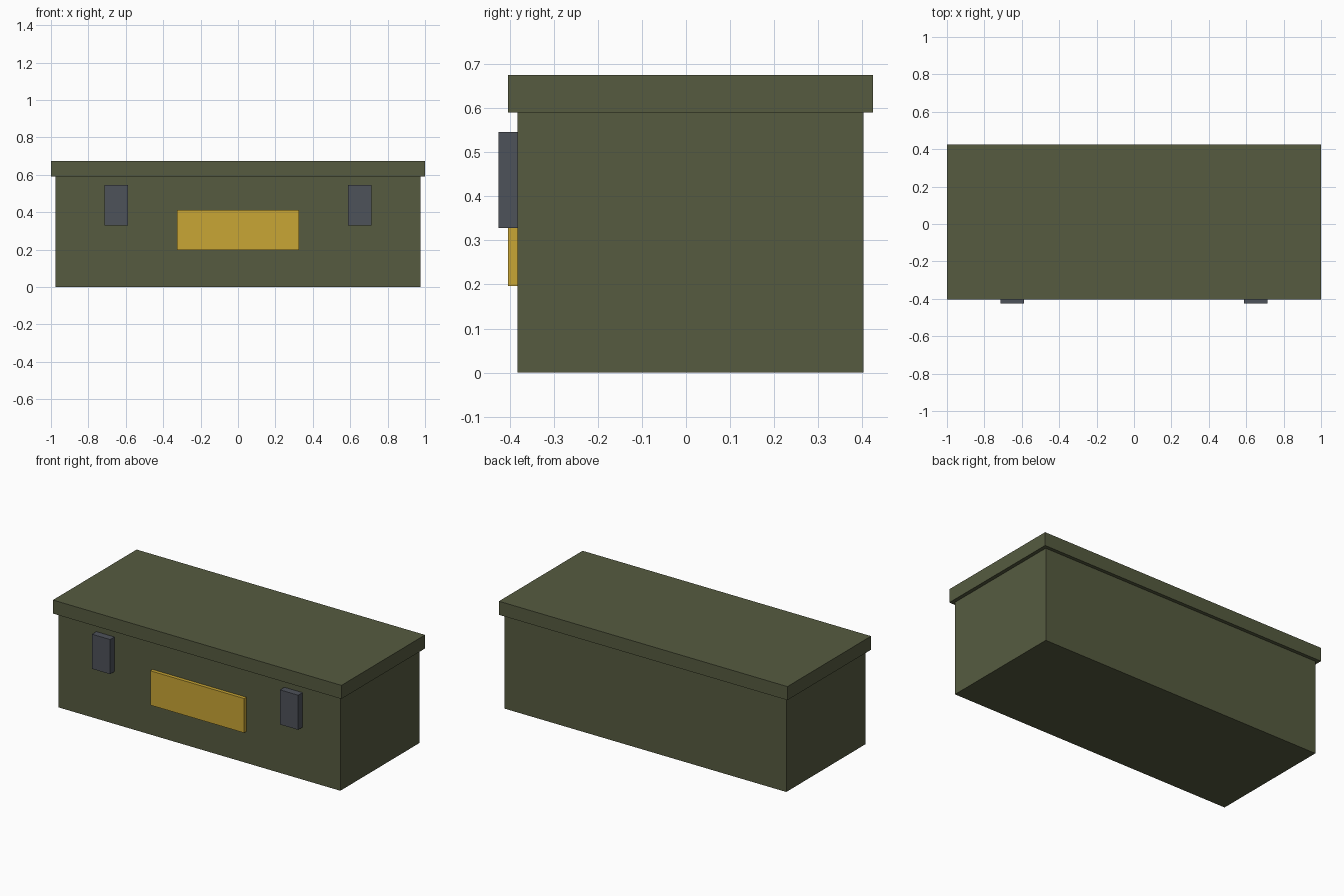
import bpy

if "Cube" in bpy.data.objects:
    bpy.data.objects.remove(bpy.data.objects["Cube"])


def material(name, rgb):
    m = bpy.data.materials.new(name)
    m.diffuse_color = (*rgb, 1.0)
    m.use_nodes = True
    m.node_tree.nodes["Principled BSDF"].inputs["Base Color"].default_value = m.diffuse_color
    return m


def box(name, lo, hi, mat):
    """Axis-aligned box between two corners."""
    bpy.ops.mesh.primitive_cube_add(size=1, location=[(a + b) / 2 for a, b in zip(lo, hi)])
    ob = bpy.context.object
    ob.name = name
    ob.scale = [b - a for a, b in zip(lo, hi)]
    bpy.ops.object.transform_apply(location=False, rotation=False, scale=True)
    ob.data.materials.append(mat)
    return ob


olive = material("olive_green", (0.093, 0.105, 0.051))
steel = material("dark_steel", (0.076, 0.084, 0.102))
yellow = material("label_yellow", (0.584, 0.381, 0.036))

FRONT = -0.382  # front wall of the case

# Case and overhanging lid
box("case_body", (-0.977, FRONT, 0), (0.977, 0.402, 0.59), olive)
box("lid", (-1, -0.404, 0.59), (1, 0.424, 0.675), olive)

# Label plate on the front
box("label_plate", (-0.325, -0.404, 0.197), (0.325, FRONT, 0.412), yellow)

# Pair of latches
for side, x in (("left", -0.652), ("right", 0.652)):
    box(f"latch_{side}", (x - 0.063, -0.425, 0.328), (x + 0.063, FRONT, 0.545), steel)
